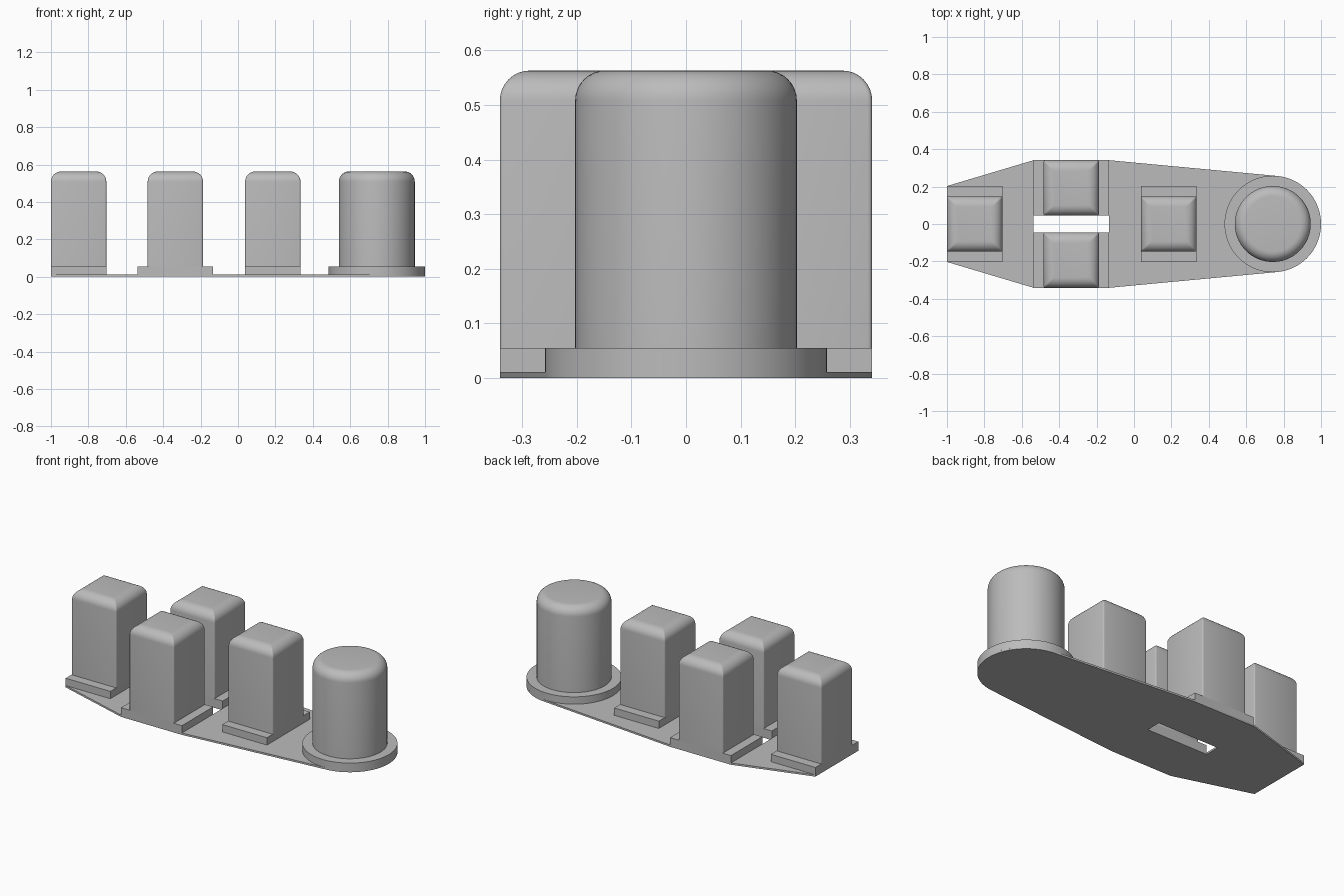
import bpy, bmesh
from math import sin, cos, pi, radians, acos, atan2, hypot

if "Cube" in bpy.data.objects:
    bpy.data.objects.remove(bpy.data.objects["Cube"], do_unlink=True)

grey = bpy.data.materials.new("plain grey")
grey.use_nodes = True
grey.diffuse_color = (0.5, 0.5, 0.5, 1)
grey.node_tree.nodes["Principled BSDF"].inputs["Base Color"].default_value = (0.5, 0.5, 0.5, 1)

PLATE, FLANGE, TOP, ROUND = 0.011, 0.055, 0.563, 0.055


def finish(name, bm):
    bmesh.ops.recalc_face_normals(bm, faces=bm.faces)
    mesh = bpy.data.meshes.new(name)
    bm.to_mesh(mesh)
    bm.free()
    obj = bpy.data.objects.new(name, mesh)
    bpy.context.collection.objects.link(obj)
    mesh.materials.append(grey)
    bpy.ops.object.select_all(action='DESELECT')
    obj.select_set(True)
    bpy.context.view_layer.objects.active = obj
    bpy.ops.object.shade_smooth_by_angle(angle=radians(35))
    return obj


def circle(r, n=96):
    return [(r * cos(2 * pi * i / n), r * sin(2 * pi * i / n)) for i in range(n)]


def square(h, fillet=0.008, steps=3):
    pts = []
    for corner in range(4):
        mid = pi / 4 + corner * pi / 2
        cx, cy = [(h - fillet) * (1 if f(mid) > 0 else -1) for f in (cos, sin)]
        for s in range(steps + 1):
            a = corner * pi / 2 + s / steps * pi / 2
            pts.append((cx + fillet * cos(a), cy + fillet * sin(a)))
    return pts


def rounded_post(name, outline, size, x, y):
    """Stack shrinking outlines so that the top rim is rounded."""
    levels = [(size, FLANGE)]
    for i in range(9):
        a = i / 8 * pi / 2
        levels.append((size - ROUND * (1 - cos(a)), TOP - ROUND * (1 - sin(a))))
    bm = bmesh.new()
    rings = [[bm.verts.new((x + px, y + py, z)) for px, py in outline(s)] for s, z in levels]
    n = len(rings[0])
    for low, high in zip(rings, rings[1:]):
        for i in range(n):
            j = (i + 1) % n
            bm.faces.new((low[i], low[j], high[j], high[i]))
    bm.faces.new(rings[0])
    bm.faces.new(rings[-1])
    finish(name, bm)


def slab(name, loops, z0, z1):
    """Flat slab from an outer loop and optional hole loops."""
    bm = bmesh.new()
    edges = []
    for pts in loops:
        vs = [bm.verts.new((px, py, z0)) for px, py in pts]
        edges += [bm.edges.new((vs[i - 1], vs[i])) for i in range(len(vs))]
    if len(loops) == 1:
        bm.faces.new(vs)
    else:
        bmesh.ops.triangle_fill(bm, edges=edges, use_beauty=True, normal=(0, 0, 1))
    out = bmesh.ops.extrude_face_region(bm, geom=bm.faces[:], use_keep_orig=True)
    top = [v for v in out["geom"] if isinstance(v, bmesh.types.BMVert)]
    bmesh.ops.translate(bm, verts=top, vec=(0, 0, z1 - z0))
    finish(name, bm)


def rect(x0, x1, y0, y1):
    return [(x0, y0), (x1, y0), (x1, y1), (x0, y1)]


# Base plate: tapered end, straight middle, tangent lines to a round end, central slot
CX, R = 0.742, 0.258
X0, X1, W, GAP = -0.537, -0.133, 0.341, 0.045
tangent = atan2(W, X1 - CX) - acos(R / hypot(W, X1 - CX))
arc = [(CX + R * cos(a), R * sin(a))
       for a in (tangent * (i / 24 - 1) for i in range(49))]
outline = [(X0, -W), (X1, -W)] + arc + [(X1, W), (X0, W), (-1, 0.203), (-1, -0.203)]
slab("base_plate", [outline, rect(X0, X1, -GAP, GAP)], 0, PLATE)

# Round post on its disc flange
slab("round_post_flange", [[(CX + px, py) for px, py in circle(R)]], PLATE, FLANGE)
rounded_post("round_post", circle, 0.203, CX, 0)

# Square posts on the centre line, flanges wider front to back
H = 0.148
for name, x in (("end_post", H - 1), ("inner_post", 0.186)):
    slab(name + "_flange", [rect(x - H, x + H, -0.203, 0.203)], PLATE, FLANGE)
    rounded_post(name, square, H, x, 0)

# Pair of square posts either side of the slot, flanges wider along the plate
for name, side in (("front_post", -1), ("back_post", 1)):
    y = side * (GAP + W) / 2
    slab(name + "_flange", [rect(X0, X1, y - H, y + H)], PLATE, FLANGE)
    rounded_post(name, square, H, (X0 + X1) / 2, y)
